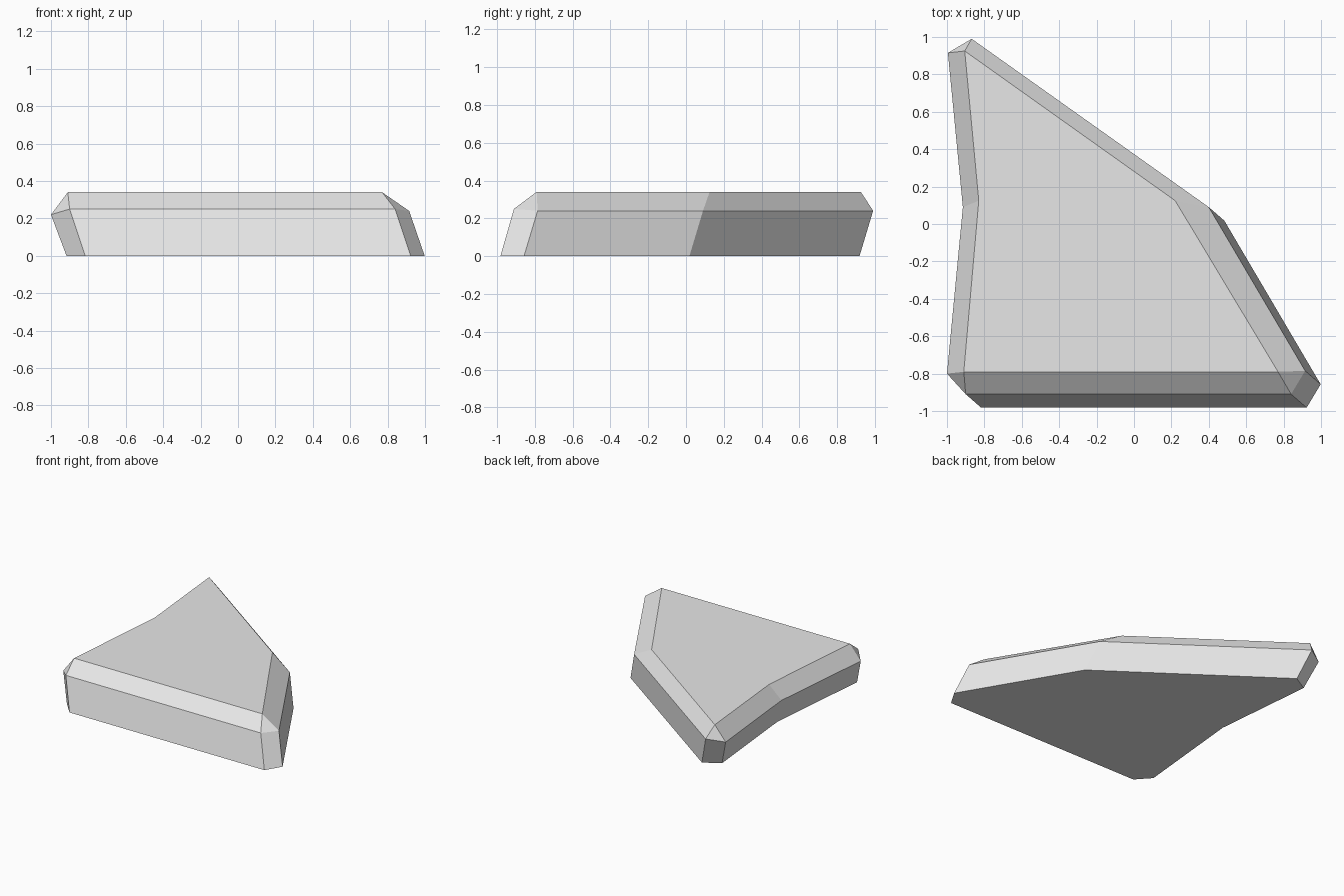
import bpy
import bmesh
from mathutils import Vector

cube = bpy.data.objects.get("Cube")
if cube:
    bpy.data.objects.remove(cube, do_unlink=True)

# Stone colour
stone = bpy.data.materials.new("light_grey_stone")
stone.use_nodes = True
colour = (0.8, 0.8, 0.8, 1)
stone.diffuse_color = colour
stone.node_tree.nodes["Principled BSDF"].inputs["Base Color"].default_value = colour

# Widest outline with chipped corners; the last value is the top corner each point rises to
rim = [
    (-0.90, -0.91, 0.25, 0), (-1.0, -0.80, 0.22, 0),
    (-0.915, 0.09, 0.22, 1),
    (-0.995, 0.915, 0.22, 2), (-0.868, 0.99, 0.24, 2),
    (0.40, 0.09, 0.24, 3),
    (0.915, -0.785, 0.24, 4), (0.84, -0.91, 0.25, 4),
]
top_outline = [(-0.91, -0.79), (-0.83, 0.125), (-0.905, 0.925),
               (0.22, 0.125), (0.77, -0.79)]
top_z = 0.34
lean = Vector((0.083, -0.072, 0))  # the foot is shifted sideways from the rim

bm = bmesh.new()
middle = [bm.verts.new(p[:3]) for p in rim]
foot = [bm.verts.new(Vector((p[0], p[1], 0)) + lean) for p in rim]
top = [bm.verts.new((x, y, top_z)) for x, y in top_outline]

# Flat top and underside
bm.faces.new(top)
bm.faces.new(foot)

# Leaning sides and sloped upper edges (triangles at the chipped corners)
for i in range(len(rim)):
    j = (i + 1) % len(rim)
    bm.faces.new((foot[i], foot[j], middle[j], middle[i]))
    a, b = top[rim[i][3]], top[rim[j][3]]
    if a is b:
        bm.faces.new((middle[i], middle[j], a))
    else:
        bm.faces.new((middle[i], middle[j], b, a))

bmesh.ops.recalc_face_normals(bm, faces=bm.faces)
mesh = bpy.data.meshes.new("stone_slab")
bm.to_mesh(mesh)
bm.free()
mesh.materials.append(stone)
slab = bpy.data.objects.new("stone_slab", mesh)
bpy.context.scene.collection.objects.link(slab)
